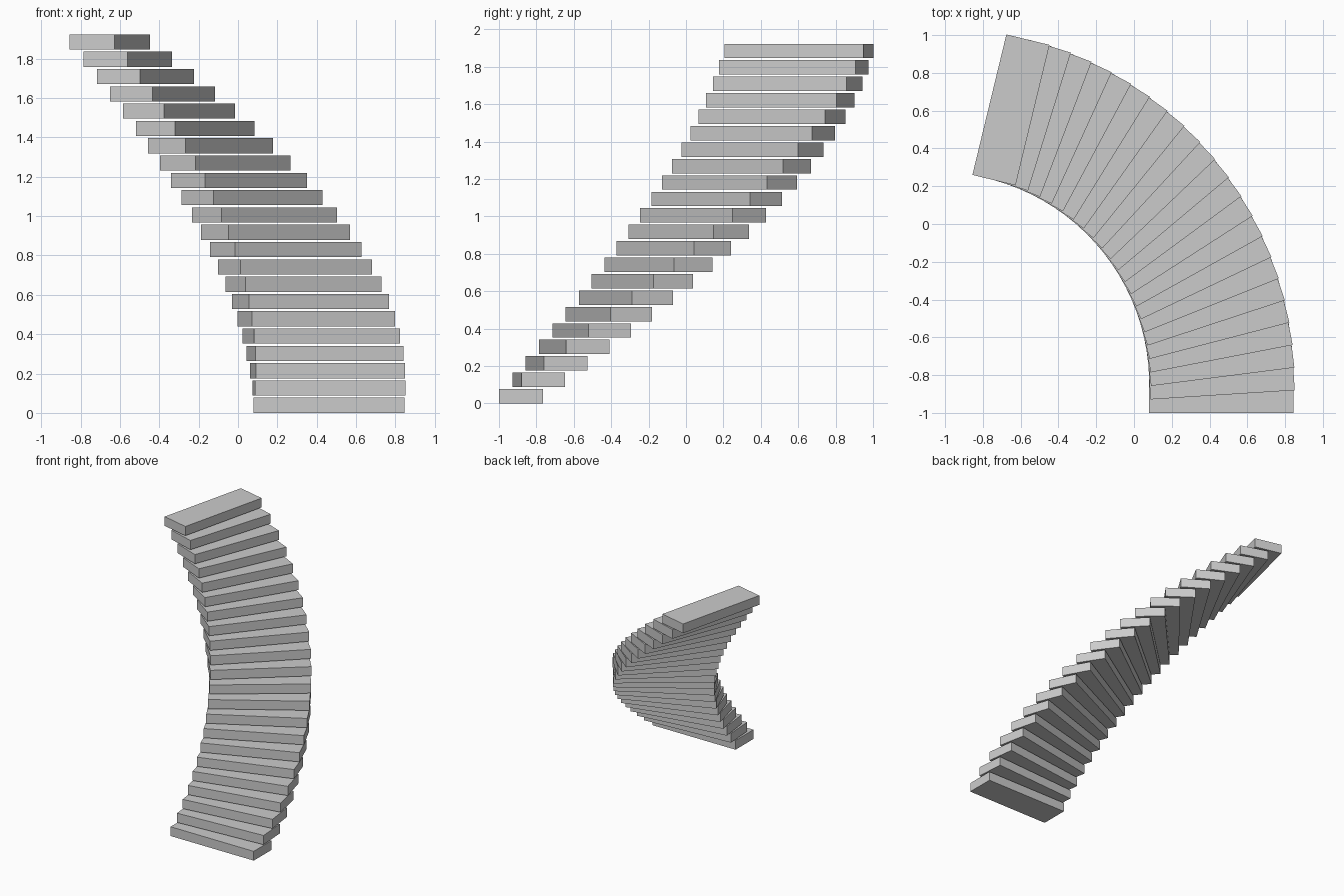
import bpy
import math
from mathutils import Matrix, Vector

if "Cube" in bpy.data.objects:
    bpy.data.objects.remove(bpy.data.objects["Cube"])

STEPS = 22
RISE = 0.0879                  # vertical spacing, leaves a thin gap between treads
TURN = math.radians(76.4) / (STEPS - 1)
SIZE = Vector((0.765, 0.235, 0.077))
PIVOT = Vector((-1.039, -0.847, 0))
FIRST = Vector((0.4625, -0.8825, SIZE.z / 2))

# One shared box mesh for every tread
bpy.ops.mesh.primitive_cube_add(size=1)
tread = bpy.context.object
tread.data.transform(Matrix.Diagonal((*SIZE, 1)))
tread.data.name = "stair_tread"

# Treads climb and turn about the stair's centre
for i in range(STEPS):
    step = tread if i == 0 else tread.copy()
    if i:
        bpy.context.collection.objects.link(step)
    step.name = f"stair_tread_{i + 1:02d}"
    turn = Matrix.Rotation(i * TURN, 3, 'Z')
    step.location = PIVOT + turn @ (FIRST - PIVOT) + Vector((0, 0, i * RISE))
    step.rotation_euler.z = i * TURN
